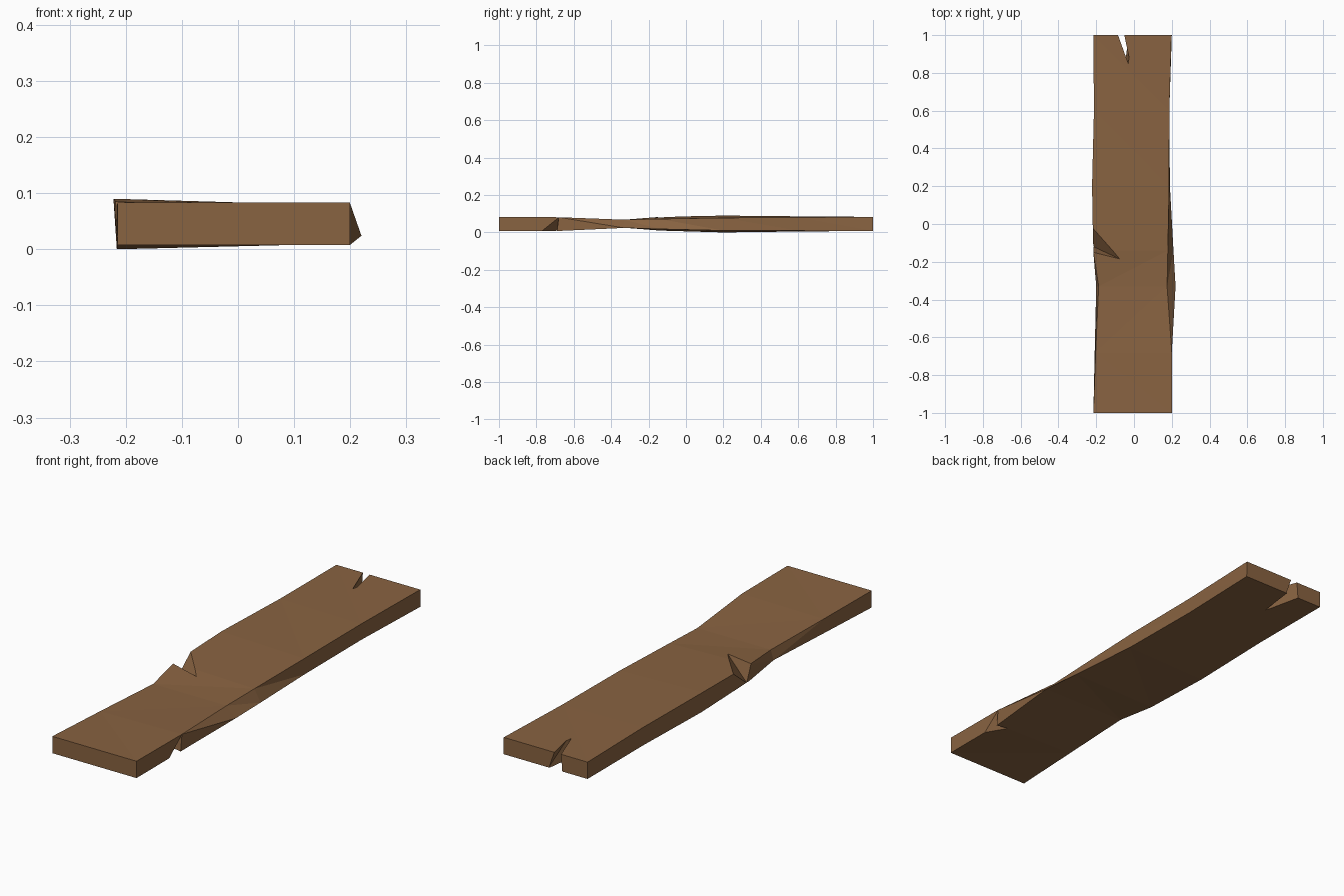
import bpy, bmesh
from mathutils import Vector

if "Cube" in bpy.data.objects:
    bpy.data.objects.remove(bpy.data.objects["Cube"])

wood = bpy.data.materials.new("brown wood")
wood.diffuse_color = (0.25, 0.125, 0.053, 1)
wood.use_nodes = True
wood.node_tree.nodes["Principled BSDF"].inputs["Base Color"].default_value = wood.diffuse_color


def make_object(name, bm):
    bmesh.ops.recalc_face_normals(bm, faces=bm.faces)
    mesh = bpy.data.meshes.new(name)
    bm.to_mesh(mesh)
    bm.free()
    mesh.materials.append(wood)
    ob = bpy.data.objects.new(name, mesh)
    bpy.context.collection.objects.link(ob)
    return ob


def hull(name, points):
    bm = bmesh.new()
    for p in points:
        bm.verts.new(p)
    bmesh.ops.convex_hull(bm, input=bm.verts)
    return make_object(name, bm)


def chip(name, tip, root, a, b):
    """Wedge whose sharp valley runs tip-root and opens towards a and b."""
    tip, root, a, b = map(Vector, (tip, root, a, b))
    mid = (tip + root) / 2
    return hull(name, [2 * tip - root, 2 * root - tip, 2 * a - mid, 2 * b - mid])


# Warped plank: y, then (x, z) of bottom left, bottom right, top right, top left
sections = [
    (-1.00, (-.215, .008), (.200, .008), (.200, .083), (-.215, .083)),
    (-0.68, (-.208, .016), (.200, .008), (.200, .081), (-.203, .076)),
    (-0.33, (-.200, .025), (.220, .024), (.175, .068), (-.187, .068)),
    (-0.14, (-.215, .010), (.209, .018), (.179, .072), (-.216, .083)),
    (0.20, (-.216, .000), (.190, .010), (.186, .078), (-.222, .090)),
    (0.60, (-.211, .005), (.187, .009), (.187, .080), (-.212, .086)),
    (1.00, (-.215, .008), (.200, .008), (.198, .083), (-.215, .083)),
]
bm = bmesh.new()
rings = [[bm.verts.new((x, y, z)) for x, z in pts] for y, *pts in sections]
for r, s in zip(rings, rings[1:]):
    for i in range(4):
        j = (i + 1) % 4
        bm.faces.new((r[i], r[j], s[j], s[i]))
bm.faces.new(rings[0])
bm.faces.new(rings[-1])
bmesh.ops.triangulate(bm, faces=bm.faces[:])
plank = make_object("plank", bm)

# Chips in the left top edge and the right bottom edge
cutters = [
    chip("left_chip", (-.065, -.19, .081), (-.215, -.12, .008),
         (-.217, -.025, .084), (-.216, -.15, .083)),
    chip("right_chip", (.145, -.68, .010), (.200, -.68, .080),
         (.200, -.77, .008), (.203, -.69, .008)),
]

# Split in the back end
top = [Vector(p) for p in ((-.03, .85, .083), (-.081, 1, .083), (-.053, 1, .083))]
low = [Vector(p) for p in ((-.05, .83, .008), (-.09, 1, .008), (-.035, 1, .008))]
split = []
for tri, other in ((top, low), (low, top)):
    ends = [p + (p - q) * 0.2 for p, q in zip(tri, other)]
    split += [ends[0]] + [ends[0] + (p - ends[0]) * 1.2 for p in ends[1:]]
cutters.append(hull("end_split", split))

# Carve the damage, then drop the cutters
bpy.context.view_layer.objects.active = plank
for c in cutters:
    c.hide_render = True
    mod = plank.modifiers.new(c.name, 'BOOLEAN')
    mod.operation = 'DIFFERENCE'
    mod.solver = 'EXACT'
    mod.object = c
    bpy.ops.object.modifier_apply(modifier=mod.name)
    bpy.data.objects.remove(c)
